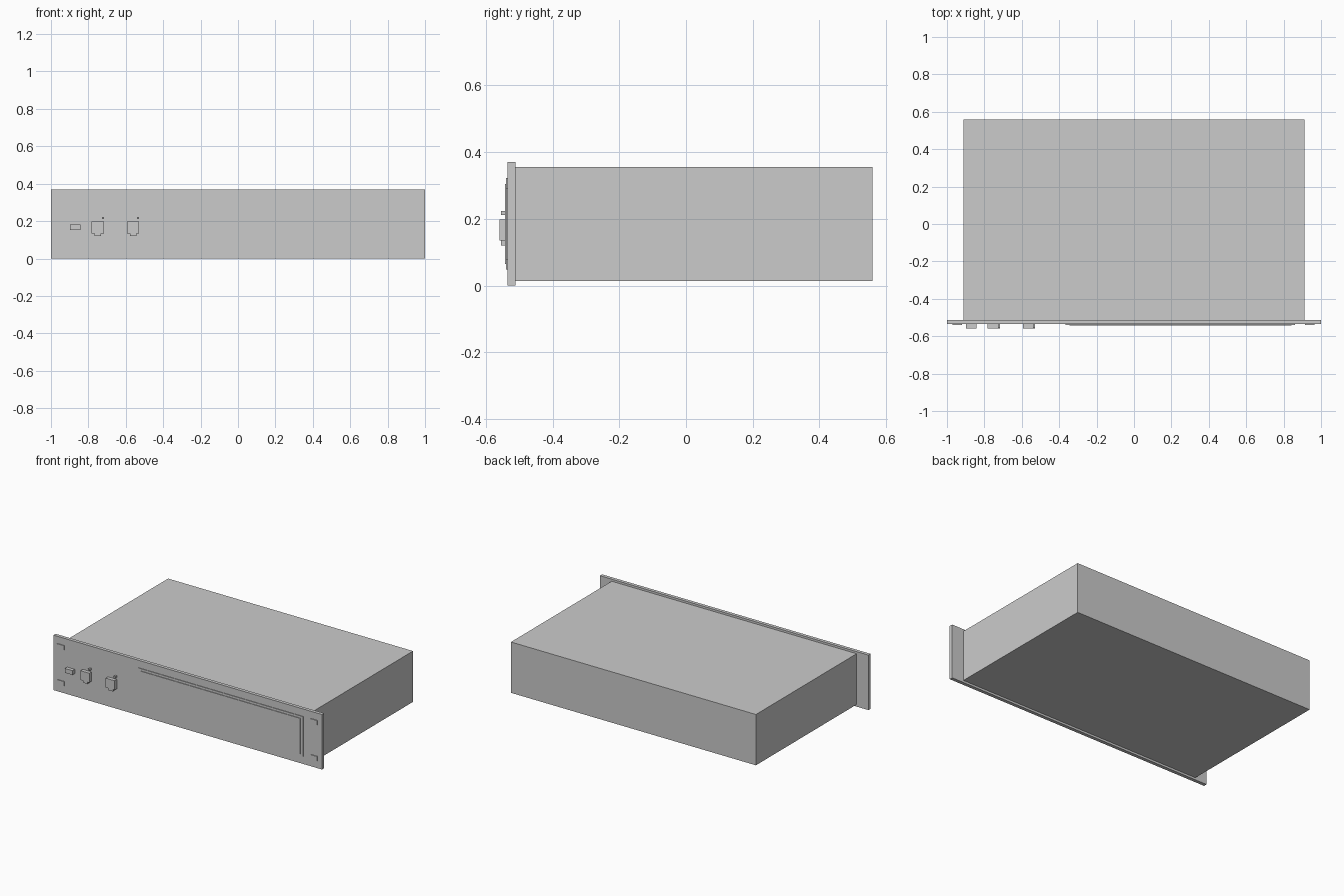
import bpy

if "Cube" in bpy.data.objects:
    bpy.data.objects.remove(bpy.data.objects["Cube"])


def box(name, x, y, z):
    """Box from (min, max) ranges on each axis."""
    corners = [(a, b, c) for a in x for b in y for c in z]
    faces = [(0, 1, 3, 2), (4, 6, 7, 5), (0, 4, 5, 1),
             (2, 3, 7, 6), (0, 2, 6, 4), (1, 5, 7, 3)]
    mesh = bpy.data.meshes.new(name)
    mesh.from_pydata(corners, [], faces)
    obj = bpy.data.objects.new(name, mesh)
    bpy.context.collection.objects.link(obj)
    return obj


FRONT = -0.535   # outer face of the front plate

# Main housing and wide rack-mount front plate
box("housing", (-0.912, 0.912), (-0.512, 0.559), (0.014, 0.356))
box("front_plate", (-1, 1), (FRONT, -0.512), (0, 0.37))

# Stepped display panel on the front
box("panel_frame", (-0.365, 0.862), (-0.539, FRONT), (0.05, 0.32))
box("panel_inset", (-0.345, 0.843), (-0.543, -0.539), (0.065, 0.305))

# Mounting slots in the four corners
for side, x in (("left", -0.945), ("right", 0.94)):
    for level, z in (("lower", 0.064), ("upper", 0.306)):
        box(f"mount_slot_{side}_{level}", (x - 0.026, x + 0.026),
            (-0.54, FRONT), (z - 0.016, z + 0.016))

# Small rectangular port
box("small_port", (-0.898, -0.841), (-0.559, FRONT), (0.153, 0.182))

# Two network ports, each with a latch notch and an indicator light
for i, x in enumerate((-0.749, -0.561), 1):
    box(f"network_port_{i}", (x - 0.033, x + 0.033), (-0.559, FRONT), (0.135, 0.198))
    box(f"port_latch_{i}", (x - 0.017, x + 0.017), (-0.555, FRONT), (0.12, 0.135))
    box(f"indicator_light_{i}", (x + 0.021, x + 0.033), (-0.555, FRONT), (0.211, 0.223))
